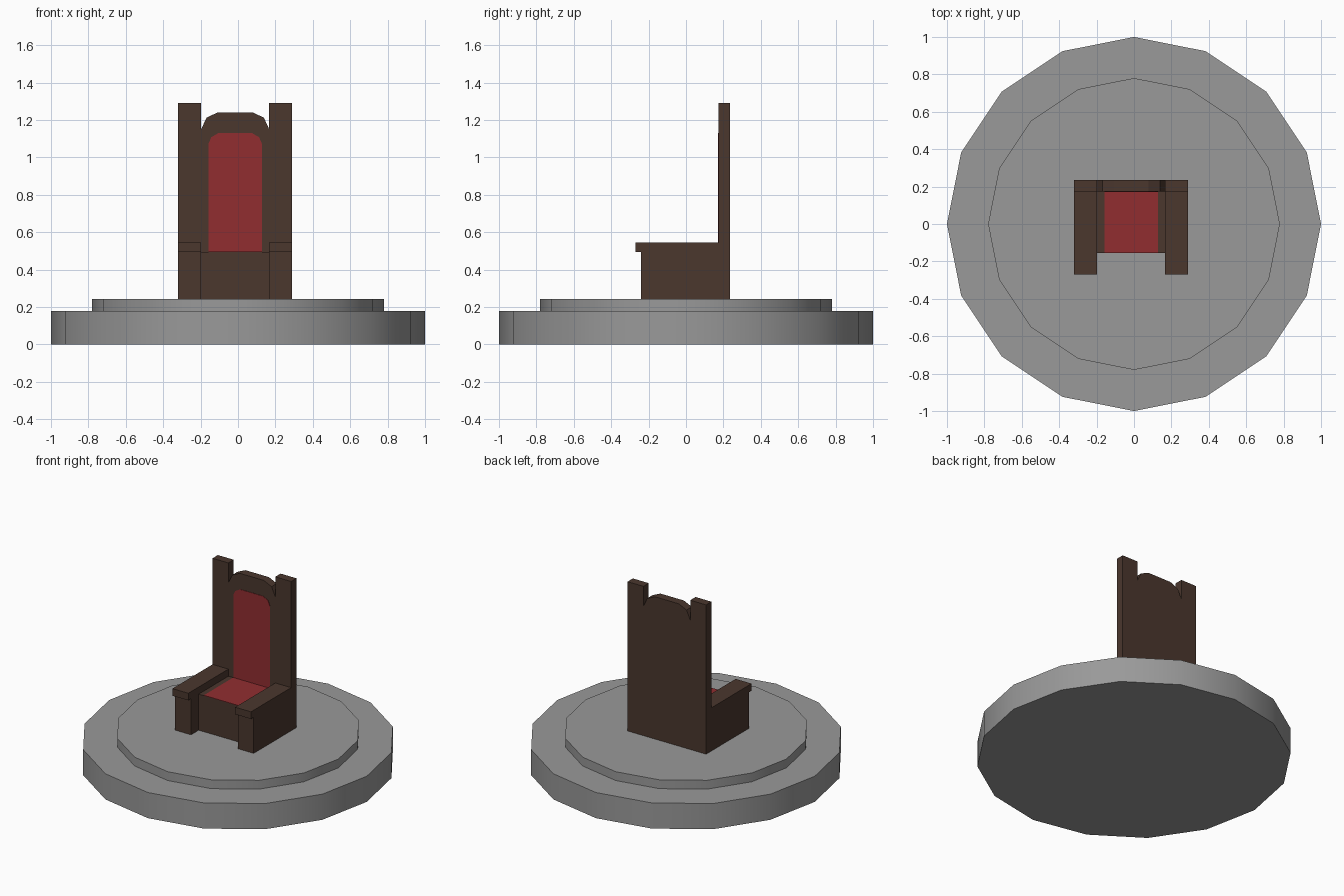
import bpy, bmesh, math

if "Cube" in bpy.data.objects:
    bpy.data.objects.remove(bpy.data.objects["Cube"])

CX = -0.015  # the chair sits slightly left of centre


def material(name, rgb):
    m = bpy.data.materials.new(name)
    m.diffuse_color = (*rgb, 1)
    m.use_nodes = True
    m.node_tree.nodes["Principled BSDF"].inputs["Base Color"].default_value = m.diffuse_color
    return m


STONE = material("grey stone", (0.32, 0.32, 0.32))
WOOD = material("dark wood", (0.069, 0.038, 0.027))
RED = material("red fabric", (0.283, 0.027, 0.03))


def prism(name, pts, axis, lo, hi, mat):
    """Extrude a 2D profile: axis 'y' takes (x, z) points, 'x' takes (y, z)."""
    bm = bmesh.new()
    place = (lambda p: (p[0], lo, p[1])) if axis == 'y' else (lambda p: (lo, p[0], p[1]))
    face = bm.faces.new([bm.verts.new(place(p)) for p in pts])
    out = bmesh.ops.extrude_face_region(bm, geom=[face])
    vec = (0, hi - lo, 0) if axis == 'y' else (hi - lo, 0, 0)
    bmesh.ops.translate(bm, vec=vec, verts=[v for v in out['geom'] if isinstance(v, bmesh.types.BMVert)])
    bmesh.ops.recalc_face_normals(bm, faces=bm.faces)
    me = bpy.data.meshes.new(name)
    bm.to_mesh(me)
    bm.free()
    me.materials.append(mat)
    ob = bpy.data.objects.new(name, me)
    bpy.context.collection.objects.link(ob)
    return ob


def mirrored(half):
    """Mirror a half outline (bottom to top) around the chair centre."""
    return [(CX + x, z) for x, z in half] + [(CX - x, z) for x, z in reversed(half)]


def rect(a0, a1, z0, z1):
    return [(a0, z0), (a1, z0), (a1, z1), (a0, z1)]


# Two-step round base, softly shaded sides
for name, r, z0, z1 in (("base_step", 1.0, 0, 0.18), ("upper_step", 0.78, 0.18, 0.242)):
    bpy.ops.mesh.primitive_cylinder_add(vertices=16, radius=r, depth=z1 - z0, location=(0, 0, (z0 + z1) / 2))
    ob = bpy.context.object
    ob.name = name
    ob.data.materials.append(STONE)
    bpy.ops.object.shade_smooth_by_angle(angle=math.radians(30))

# Tall back with two posts and an arched middle
prism("backrest", mirrored([(0.305, 0.242), (0.305, 1.29), (0.182, 1.29), (0.182, 1.15),
                            (0.153, 1.213), (0.092, 1.241)]), 'y', 0.175, 0.234, WOOD)

# Seat block
prism("seat", rect(CX - 0.182, CX + 0.182, 0.242, 0.495), 'y', -0.155, 0.175, WOOD)

# Armrests with a top overhanging the front
arm = [(0.175, 0.242), (0.175, 0.545), (-0.27, 0.545), (-0.27, 0.495), (-0.24, 0.495), (-0.24, 0.242)]
for side, x0 in (("left", CX - 0.305), ("right", CX + 0.182)):
    prism(side + "_armrest", arm, 'x', x0, x0 + 0.123, WOOD)

# Red padding on back and seat
prism("back_padding", mirrored([(0.142, 0.495), (0.142, 1.075), (0.128, 1.108), (0.09, 1.13)]),
      'y', 0.172, 0.175, RED)
prism("seat_padding", rect(CX - 0.142, CX + 0.142, 0.495, 0.498), 'y', -0.155, 0.172, RED)
